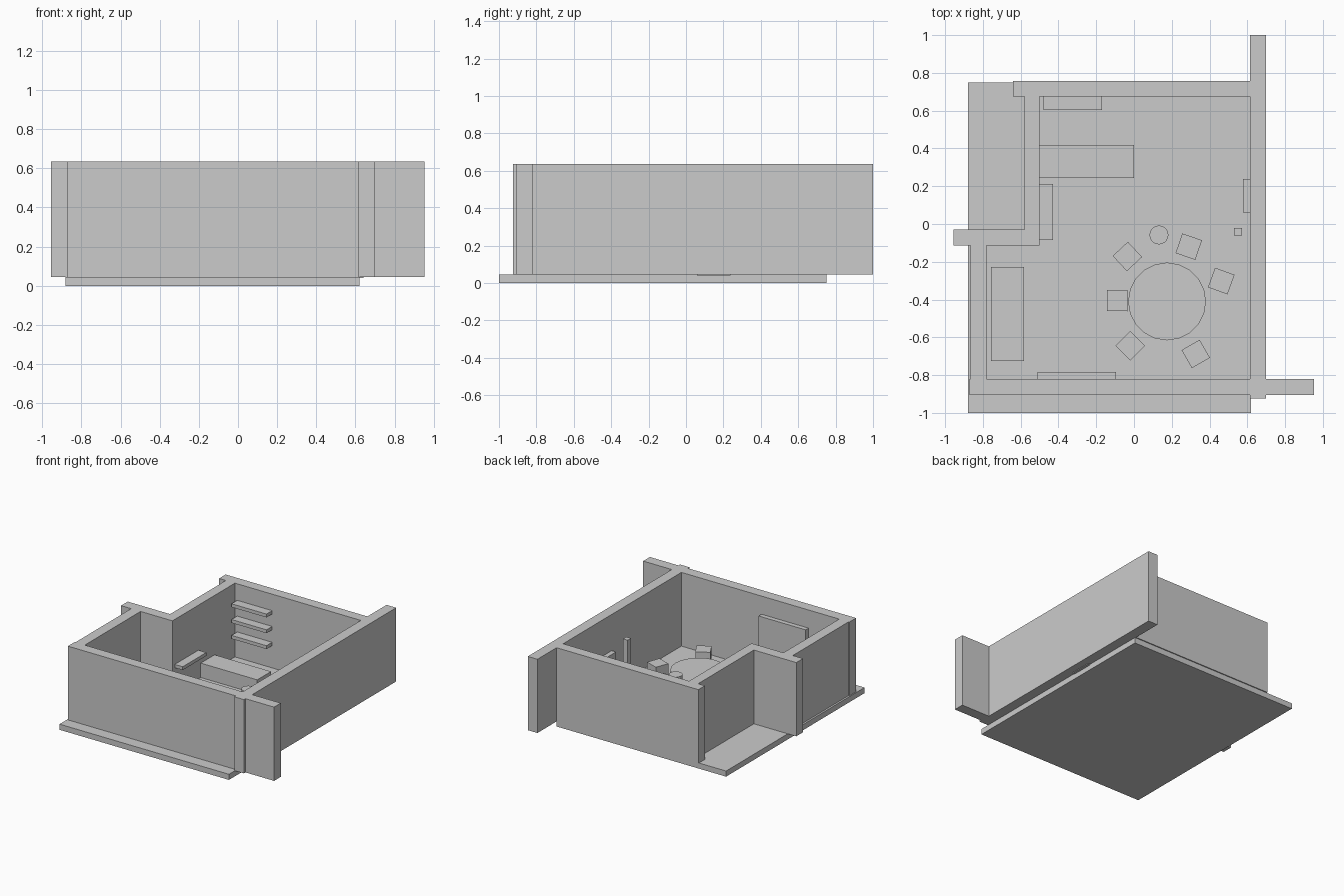
import bpy
import math

if "Cube" in bpy.data.objects:
    bpy.data.objects.remove(bpy.data.objects["Cube"])

FLOOR_TOP = 0.045
WALL_TOP = 0.635


def make_object(name, verts, faces):
    mesh = bpy.data.meshes.new(name)
    mesh.from_pydata(verts, [], faces)
    obj = bpy.data.objects.new(name, mesh)
    bpy.context.collection.objects.link(obj)
    return obj


def prism(name, profile, z0, z1):
    """Extrude a counter-clockwise outline from z0 to z1."""
    n = len(profile)
    verts = [(x, y, z) for z in (z0, z1) for x, y in profile]
    faces = [(i, (i + 1) % n, n + (i + 1) % n, n + i) for i in range(n)]
    faces += [tuple(reversed(range(n))), tuple(range(n, 2 * n))]
    return make_object(name, verts, faces)


def box(name, x0, x1, y0, y1, z0, z1):
    return prism(name, [(x0, y0), (x1, y0), (x1, y1), (x0, y1)], z0, z1)


def cylinder(name, cx, cy, r, z0, z1, sides):
    ring = [(cx + r * math.cos(math.tau * i / sides),
             cy + r * math.sin(math.tau * i / sides)) for i in range(sides)]
    return prism(name, ring, z0, z1)


# Floor slab
box("floor", -0.88, 0.62, -1.0, 0.75, 0, FLOOR_TOP)

# Walls, some running past the corners
walls = {
    "right_wall": (0.615, 0.70, -0.925, 1.0),
    "front_wall": (-0.872, 0.953, -0.905, -0.82),
    "left_front_wall": (-0.865, -0.782, -0.90, -0.035),
    "step_wall": (-0.955, -0.50, -0.115, -0.03),
    "left_back_wall": (-0.58, -0.50, -0.11, 0.755),
    "back_wall": (-0.64, 0.695, 0.675, 0.758),
}
for name, (x0, x1, y0, y1) in walls.items():
    box(name, x0, x1, y0, y1, FLOOR_TOP, WALL_TOP)

# Shelves on the back wall and the step wall
for i, top in enumerate((0.25, 0.377, 0.503)):
    box(f"back_shelf_{i + 1}", -0.48, -0.17, 0.603, 0.68, top - 0.027, top)
box("side_shelf", -0.505, -0.43, -0.085, 0.213, 0.248, 0.275)

# Large box furniture
box("bench", -0.50, 0.0, 0.243, 0.418, FLOOR_TOP, 0.16)
box("couch", -0.758, -0.583, -0.725, -0.227, FLOOR_TOP, 0.16)

# Wall board, recessed cabinet and post
box("wall_board", -0.51, -0.095, -0.825, -0.783, 0.20, 0.49)
box("wall_cabinet", 0.577, 0.64, 0.06, 0.238, 0.04, 0.345)
box("post", 0.53, 0.572, -0.062, -0.02, FLOOR_TOP, 0.42)

# Round table and drum
cylinder("round_table", 0.175, -0.41, 0.206, FLOOR_TOP, 0.13, 20)
cylinder("drum", 0.132, -0.058, 0.05, FLOOR_TOP, 0.24, 20)

# Cube stools around the table: x, y, turn in degrees
stools = [(-0.035, -0.172, 43), (0.29, -0.12, -19), (0.462, -0.302, -20),
          (-0.088, -0.406, -1), (-0.02, -0.645, 45), (0.327, -0.688, 30)]
for i, (x, y, turn) in enumerate(stools):
    h = 0.055
    stool = box(f"stool_{i + 1}", -h, h, -h, h, FLOOR_TOP, 0.15)
    stool.location = (x, y, 0)
    stool.rotation_euler.z = math.radians(turn)
